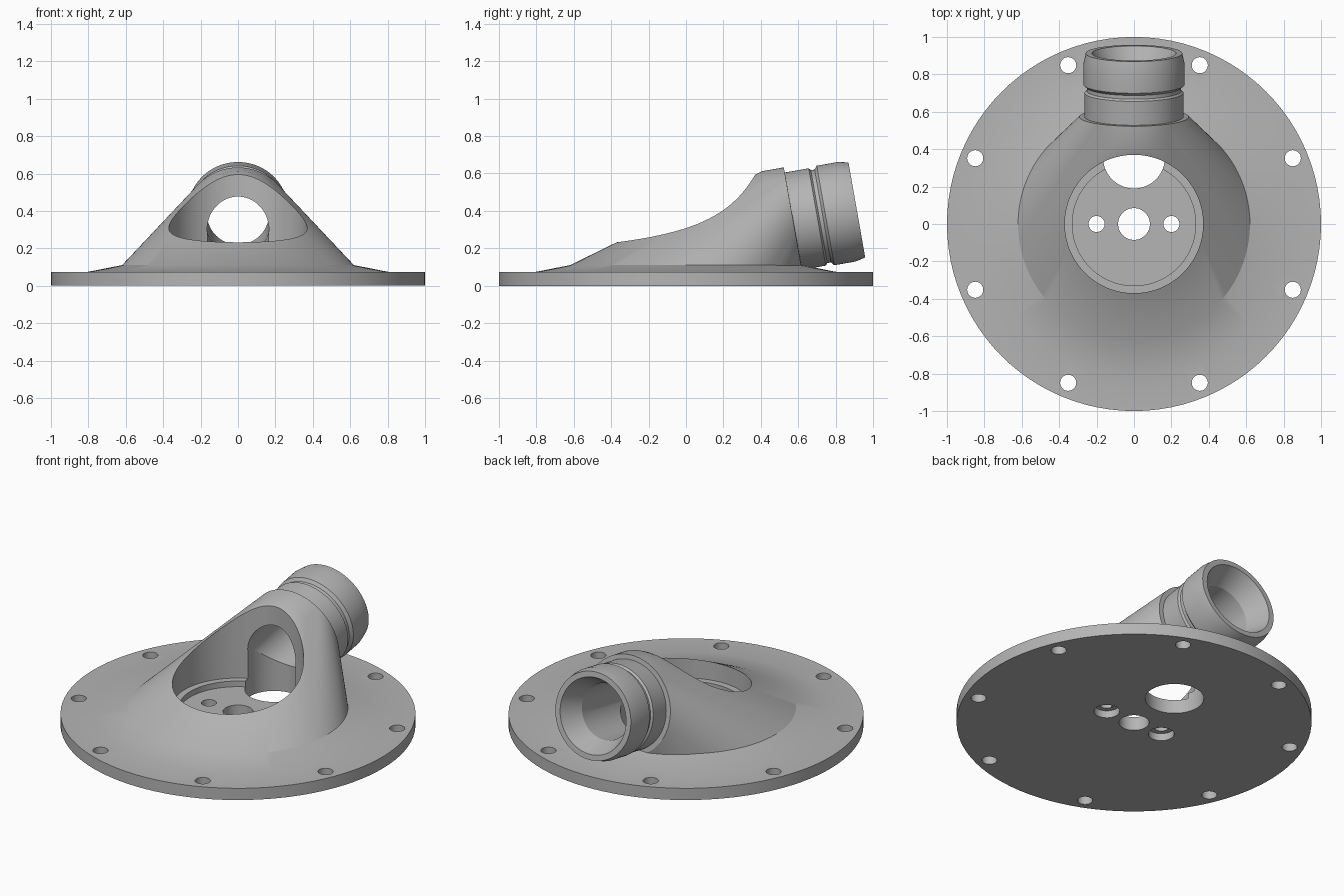
import bpy, bmesh
from math import sin, cos, pi, radians
from mathutils import Matrix, Vector

SEG = 96
if "Cube" in bpy.data.objects:
    bpy.data.objects.remove(bpy.data.objects["Cube"])

grey = bpy.data.materials.new("light_grey")
grey.use_nodes = True
COLOUR = (0.46, 0.46, 0.46, 1)
grey.diffuse_color = COLOUR
grey.node_tree.nodes["Principled BSDF"].inputs["Base Color"].default_value = COLOUR

# Neck axis: origin at the centre of the open end, tilted up towards the back
AXIS = Matrix.Translation((0, 0.913, 0.405)) @ Matrix.Rotation(radians(-80), 4, 'X')


def ring(r, z, seg=SEG):
    return [Vector((r * cos(2 * pi * i / seg), r * sin(2 * pi * i / seg), z)) for i in range(seg)]


def finish(name, bm):
    bmesh.ops.recalc_face_normals(bm, faces=bm.faces)
    mesh = bpy.data.meshes.new(name)
    bm.to_mesh(mesh)
    bm.free()
    mesh.materials.append(grey)
    obj = bpy.data.objects.new(name, mesh)
    bpy.context.collection.objects.link(obj)
    return obj


def lathe(name, profile, matrix=Matrix(), seg=SEG):
    """Closed solid of revolution from (radius, height) pairs."""
    bm = bmesh.new()
    rings = [[bm.verts.new(matrix @ p) for p in ring(r, z, seg)] for r, z in profile]
    for a, b in zip(rings, rings[1:]):
        for i in range(seg):
            j = (i + 1) % seg
            bm.faces.new((a[i], a[j], b[j], b[i]))
    bm.faces.new(rings[0])
    bm.faces.new(rings[-1])
    return finish(name, bm)


def combine(target, other, operation):
    mod = target.modifiers.new("bool", 'BOOLEAN')
    mod.operation, mod.object, mod.solver = operation, other, 'EXACT'
    bpy.context.view_layer.objects.active = target
    bpy.ops.object.modifier_apply(modifier=mod.name)
    bpy.data.objects.remove(other)


def drill(x, y, r, z0, z1, seg=32):
    cutter = lathe("drill", [(r, z0), (r, z1)], Matrix.Translation((x, y, 0)), seg)
    combine(housing, cutter, 'DIFFERENCE')


# Round flange with a shallow flare
housing = lathe("flange_housing", [(1, 0), (1, 0.073), (0.81, 0.073), (0.62, 0.11), (0.3, 0.11)])

# Hood: skin stretched from the flange circle to the neck collar
bm = bmesh.new()
points = ring(0.62, 0.04) + ring(0.62, 0.11)
points += [AXIS @ p for s in (-0.463, -0.345) for p in ring(0.292, s)]
verts = [bm.verts.new(p) for p in points]
hull = bmesh.ops.convex_hull(bm, input=verts)
loose = {g for g in hull["geom_interior"] + hull["geom_unused"] if isinstance(g, bmesh.types.BMVert)}
bmesh.ops.delete(bm, geom=list(loose), context='VERTS')
combine(housing, finish("hood", bm), 'UNION')

# Hose neck with groove and chamfered lip
neck = lathe("neck", [(0.264, -0.42), (0.264, -0.215), (0.252, -0.205), (0.252, -0.185),
                      (0.27, -0.17), (0.27, -0.055), (0.258, 0)], AXIS)
combine(housing, neck, 'UNION')

# Open pocket with a stepped floor
combine(housing, lathe("pocket", [(0.33, 0.085), (0.33, 0.12), (0.37, 0.12), (0.37, 1)]), 'DIFFERENCE')

# Neck bore with a conical mouth, and the vertical port that meets it
bore = lathe("bore", [(0.165, -0.673), (0.165, -0.13), (0.225, 0), (0.225, 0.1)], AXIS)
combine(housing, bore, 'DIFFERENCE')
drill(0, 0.355, 0.165, -0.1, 0.306, SEG)

# Centre hole and two counterbored screw holes
drill(0, 0, 0.085, -0.1, 0.2, 48)
for side in (-1, 1):
    drill(side * 0.2, 0, 0.043, -0.1, 0.2)
    drill(side * 0.2, 0, 0.073, -0.1, 0.045)

# Bolt circle
for k in range(8):
    angle = radians(22.5 + 45 * k)
    drill(0.919 * cos(angle), 0.919 * sin(angle), 0.043, -0.1, 0.2)

bpy.ops.object.select_all(action='DESELECT')
housing.select_set(True)
bpy.context.view_layer.objects.active = housing
bpy.ops.object.shade_smooth_by_angle(angle=radians(20))
